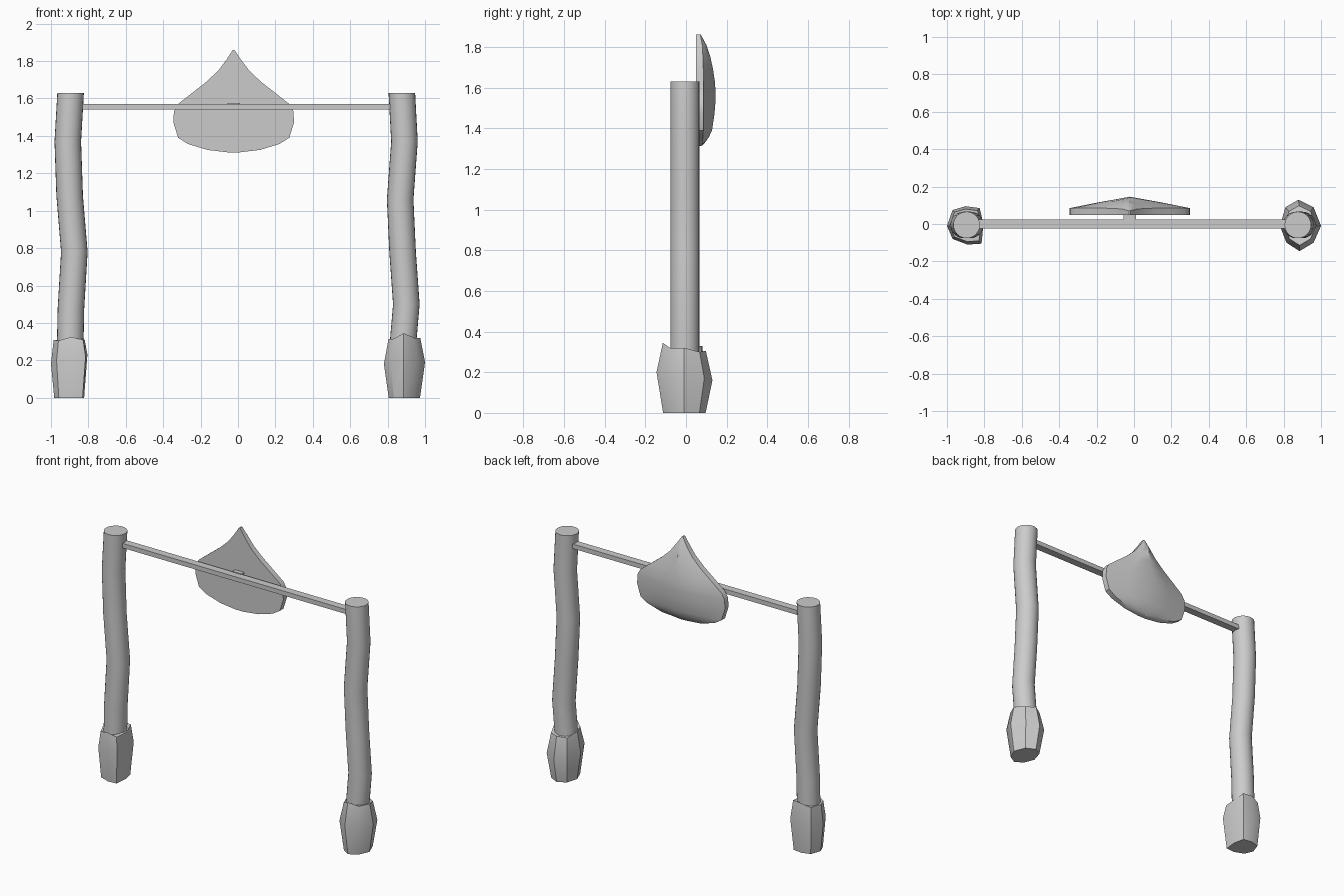
import bpy, bmesh
from math import cos, sin, tau


def make_object(name, rings, angle=0.6):
    """Skin a stack of equal closed rings and cap both ends."""
    bm = bmesh.new()
    loops = [[bm.verts.new(p) for p in ring] for ring in rings]
    n = len(loops[0])
    for a, b in zip(loops, loops[1:]):
        for i in range(n):
            j = (i + 1) % n
            bm.faces.new((a[i], a[j], b[j], b[i]))
    bm.faces.new(loops[0][::-1])
    bm.faces.new(loops[-1])
    bmesh.ops.recalc_face_normals(bm, faces=bm.faces)
    mesh = bpy.data.meshes.new(name)
    bm.to_mesh(mesh)
    bm.free()
    ob = bpy.data.objects.new(name, mesh)
    bpy.context.collection.objects.link(ob)
    bpy.ops.object.select_all(action='DESELECT')
    ob.select_set(True)
    bpy.context.view_layer.objects.active = ob
    bpy.ops.object.shade_smooth_by_angle(angle=angle)
    return ob


def box(name, x0, x1, y0, y1, z0, z1):
    corners = [(x0, y0), (x1, y0), (x1, y1), (x0, y1)]
    make_object(name, [[(x, y, z) for x, y in corners] for z in (z0, z1)])


def post(name, path):
    n, r = 24, 0.071
    make_object(name, [[(x + r * cos(tau * i / n), -0.005 + r * sin(tau * i / n), z)
                        for i in range(n)] for x, z in path])


def foot(name, centre, middle, mid_z, rim_z, bottom_scale, top_scale):
    cx, cy = centre

    def ring(s, heights):
        return [(cx + (x - cx) * s, cy + (y - cy) * s, z)
                for (x, y), z in zip(middle, heights)]
    make_object(name, [ring(bottom_scale, [0] * 8), ring(1, mid_z),
                       ring(top_scale, rim_z)])


# Crooked posts
post("left_post", [(-0.90, 0.15), (-0.893, 0.48), (-0.875, 0.78),
                   (-0.90, 1.08), (-0.91, 1.37), (-0.895, 1.63)])
post("right_post", [(0.87, 0.15), (0.90, 0.50), (0.88, 0.78),
                    (0.867, 1.06), (0.89, 1.37), (0.876, 1.63)])

# Rough stone-like feet
foot("left_foot", (-0.903, -0.005),
     [(-0.805, 0), (-0.825, 0.085), (-0.90, 0.095), (-0.97, 0.075),
      (-1.0, -0.01), (-0.97, -0.08), (-0.89, -0.11), (-0.815, -0.105)],
     [0.23, 0.21, 0.18, 0.2, 0.18, 0.2, 0.21, 0.22],
     [0.31, 0.33, 0.33, 0.31, 0.31, 0.305, 0.325, 0.31], 0.82, 0.85)
foot("right_foot", (0.888, -0.01),
     [(1.0, -0.01), (0.96, 0.09), (0.88, 0.13), (0.81, 0.09),
      (0.78, -0.01), (0.815, -0.10), (0.885, -0.145), (0.96, -0.10)],
     [0.19, 0.17, 0.16, 0.17, 0.18, 0.2, 0.2, 0.2],
     [0.32, 0.30, 0.305, 0.295, 0.315, 0.315, 0.345, 0.32], 0.76, 0.77)

# Crossbar and the small bracket holding the plate
box("crossbar", -0.84, 0.82, -0.025, 0.025, 1.54, 1.57)
box("bracket", -0.055, 0.012, 0.02, 0.055, 1.54, 1.575)

# Pointed plate: flat front, ridged back; rows of (z, half width, edge y, ridge y)
rows = [(1.312, 0.03, 0.07, 0.075), (1.325, 0.14, 0.08, 0.09),
        (1.357, 0.245, 0.083, 0.113), (1.39, 0.297, 0.085, 0.128),
        (1.47, 0.322, 0.085, 0.14), (1.53, 0.320, 0.085, 0.145),
        (1.57, 0.298, 0.085, 0.146), (1.63, 0.222, 0.085, 0.142),
        (1.69, 0.145, 0.085, 0.133), (1.75, 0.082, 0.083, 0.12),
        (1.81, 0.037, 0.08, 0.10), (1.86, 0.004, 0.07, 0.072)]
back, cx = 0.048, -0.023
make_object("plate", [[(cx - w, back, z), (cx + w, back, z), (cx + w, e, z),
                       (cx + w * 0.5, (e + d) / 2 + 0.002, z), (cx, d, z),
                       (cx - w * 0.5, (e + d) / 2 + 0.002, z), (cx - w, e, z)]
                      for z, w, e, d in rows])
